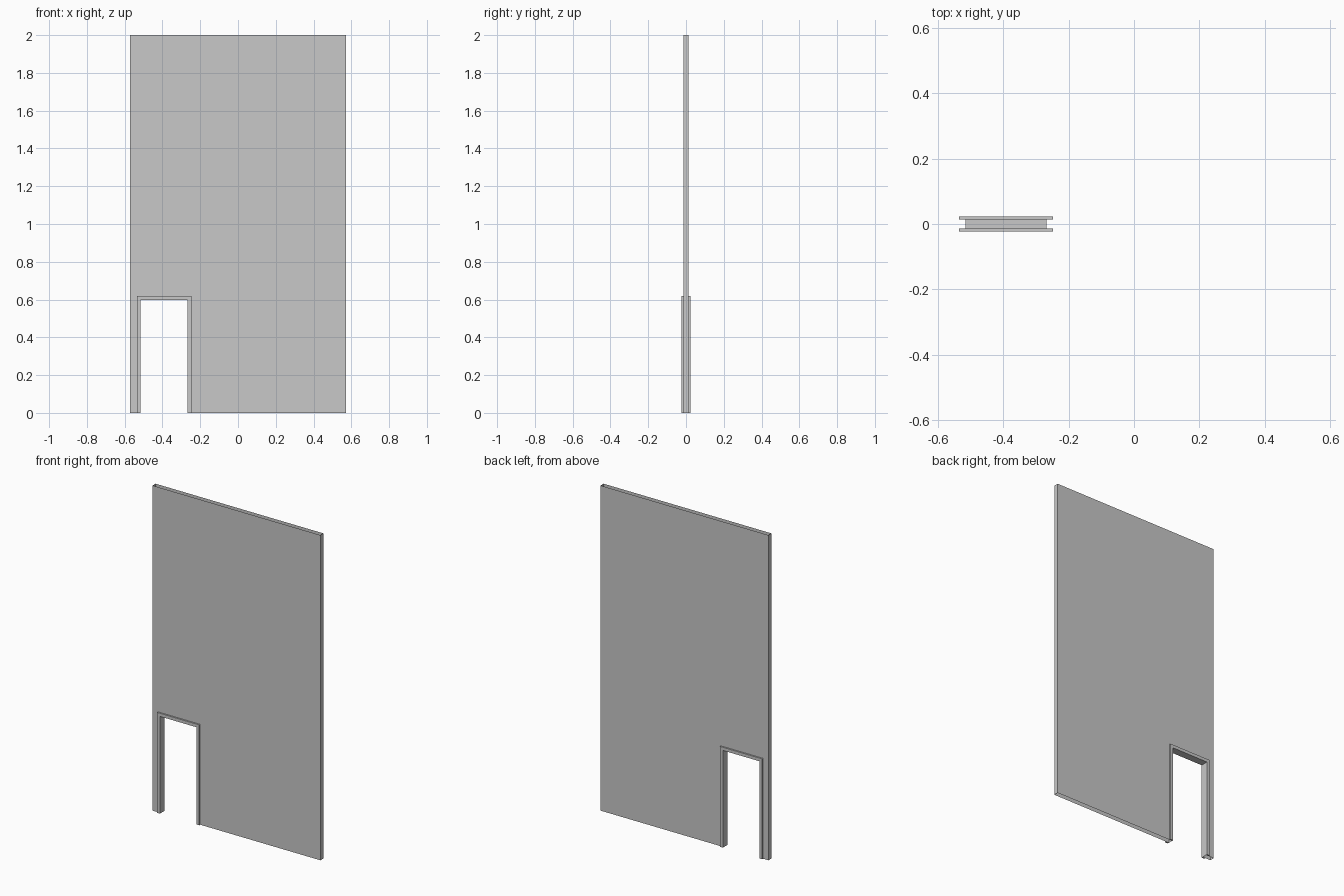
import bpy
import bmesh

cube = bpy.data.objects.get("Cube")
if cube:
    bpy.data.objects.remove(cube, do_unlink=True)

HALF_WIDTH, HEIGHT = 0.571, 2.0
WALL_Y, TRIM_Y = 0.0145, 0.0235            # half depths of wall and trim
LEFT, RIGHT, TOP = -0.515, -0.267, 0.598   # doorway opening
TRIM = 0.0195                              # trim width

grey = bpy.data.materials.new("plain_light_grey")
grey.use_nodes = True
colour = (0.58, 0.58, 0.58, 1.0)
grey.diffuse_color = colour
grey.node_tree.nodes["Principled BSDF"].inputs["Base Color"].default_value = colour


def extrude_profile(name, profile, y0, y1, keep_side=lambda a, b: True):
    """Front and back faces from an x-z outline, joined by the chosen side faces."""
    bm = bmesh.new()
    front = [bm.verts.new((x, y0, z)) for x, z in profile]
    back = [bm.verts.new((x, y1, z)) for x, z in profile]
    bm.faces.new(front)
    bm.faces.new(back[::-1])
    count = len(profile)
    for i in range(count):
        j = (i + 1) % count
        if keep_side(profile[i], profile[j]):
            bm.faces.new((front[j], front[i], back[i], back[j]))
    mesh = bpy.data.meshes.new(name)
    bm.to_mesh(mesh)
    bm.free()
    mesh.materials.append(grey)
    obj = bpy.data.objects.new(name, mesh)
    bpy.context.collection.objects.link(obj)


# Wall: counter-clockwise outline with the doorway notch, open at top and floor
wall_outline = [
    (-HALF_WIDTH, 0), (LEFT, 0), (LEFT, TOP), (RIGHT, TOP), (RIGHT, 0),
    (HALF_WIDTH, 0), (HALF_WIDTH, HEIGHT), (-HALF_WIDTH, HEIGHT),
]


def closed_side(a, b):
    return not (a[1] == b[1] and a[1] in (0, HEIGHT))


extrude_profile("wall_panel", wall_outline, -WALL_Y, WALL_Y, closed_side)

# Door trim: a thin raised arch on each side of the wall
trim_outline = [
    (LEFT - TRIM, 0), (LEFT, 0), (LEFT, TOP), (RIGHT, TOP), (RIGHT, 0),
    (RIGHT + TRIM, 0), (RIGHT + TRIM, TOP + TRIM), (LEFT - TRIM, TOP + TRIM),
]
extrude_profile("front_door_trim", trim_outline, -TRIM_Y, -WALL_Y)
extrude_profile("back_door_trim", trim_outline, WALL_Y, TRIM_Y)
